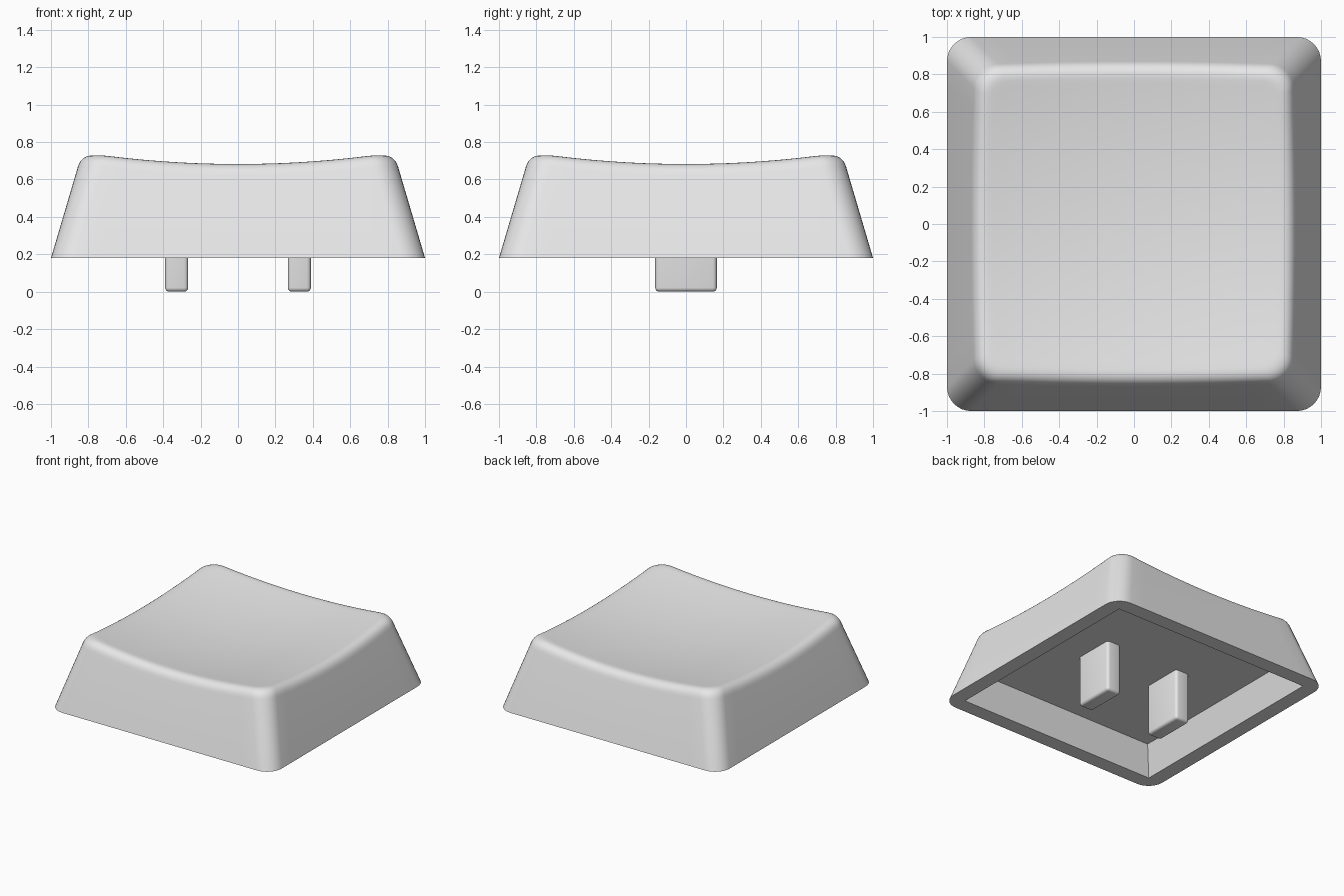
import bpy, bmesh, math
from mathutils import Vector

if "Cube" in bpy.data.objects:
    bpy.data.objects.remove(bpy.data.objects["Cube"])

BASE, DRAFT = 0.18, 0.295           # skirt height above ground, wall slope
CORNER, ARC, SIDE = 0.13, 8, 14     # corner radius, segments per corner / side
FILLET, STEPS = 0.07, 7             # rounding of the top edge
CEILING = 0.41

grey = bpy.data.materials.new("light grey plastic")
grey.diffuse_color = (0.8, 0.8, 0.8, 1)
grey.use_nodes = True
grey.node_tree.nodes["Principled BSDF"].inputs["Base Color"].default_value = grey.diffuse_color


def outline(half, radius):
    """Rounded square with a fixed number of points."""
    pts = []
    for q in range(4):
        a0 = q * math.pi / 2
        centre = Vector((half - radius, half - radius))
        arc = [centre + radius * Vector((math.cos(i / ARC * math.pi / 2),
                                         math.sin(i / ARC * math.pi / 2)))
               for i in range(ARC + 1)]
        end = Vector((-(half - radius), half))
        arc += [arc[ARC].lerp(end, i / SIDE) for i in range(1, SIDE)]
        c, s = math.cos(a0), math.sin(a0)
        pts += [Vector((p.x * c - p.y * s, p.x * s + p.y * c)) for p in arc]
    return pts


def square(half):
    """Sharp square with points matching the outline."""
    return [p * half / max(abs(p.x), abs(p.y)) for p in outline(1, CORNER)]


def dish(p):
    return 0.624 + 0.094 * p.length_squared


def wall(i, z):
    return outline(1 - DRAFT * (z - BASE), CORNER)[i]


def finish(bm, name):
    bmesh.ops.recalc_face_normals(bm, faces=bm.faces)
    mesh = bpy.data.meshes.new(name)
    bm.to_mesh(mesh)
    bm.free()
    ob = bpy.data.objects.new(name, mesh)
    bpy.context.collection.objects.link(ob)
    mesh.materials.append(grey)
    bpy.ops.object.select_all(action='DESELECT')
    ob.select_set(True)
    bpy.context.view_layer.objects.active = ob
    bpy.ops.object.shade_smooth_by_angle(angle=math.radians(32))
    return ob


# Key cap: cavity, rim, drafted walls, rounded edge and dished top
count = 4 * (ARC + SIDE)
flat = lambda pts, z: [Vector((p.x, p.y, z)) for p in pts]
rings = [flat(square(0.81), CEILING), flat(square(0.88), BASE),
         flat(outline(1, CORNER), BASE)]

fillet = [[] for _ in range(STEPS + 1)]
inner = []
for i in range(count):
    z = 0.7
    for _ in range(6):              # height where wall meets the dish
        z = dish(wall(i, z))
    low = wall(i, z - FILLET)
    edge = wall(i, z)
    top = outline(1 - DRAFT * (z - BASE) - FILLET, 0.09)[i]
    inner.append(top)
    a = Vector((low.x, low.y, z - FILLET))
    b = Vector((edge.x, edge.y, z))
    c = Vector((top.x, top.y, dish(top)))
    for k in range(STEPS + 1):
        t = k / STEPS
        fillet[k].append(a * (1 - t) ** 2 + b * 2 * t * (1 - t) + c * t * t)
rings += fillet
for s in (0.96, 0.88, 0.76, 0.62, 0.46, 0.3, 0.14):
    rings.append([Vector((p.x * s, p.y * s, dish(p * s))) for p in inner])

bm = bmesh.new()
loops = [[bm.verts.new(p) for p in ring] for ring in rings]
for lo, hi in zip(loops, loops[1:]):
    for i in range(count):
        j = (i + 1) % count
        bm.faces.new((lo[i], lo[j], hi[j], hi[i]))
bm.faces.new(loops[0])
tip = bm.verts.new((0, 0, dish(Vector((0, 0)))))
for i in range(count):
    bm.faces.new((loops[-1][i], loops[-1][(i + 1) % count], tip))
finish(bm, "key_cap")

# Two mounting stems hanging from the cavity ceiling
for side, label in ((-1, "left"), (1, "right")):
    bm = bmesh.new()
    bmesh.ops.create_cube(bm, size=1)
    height = CEILING + 0.01
    for v in bm.verts:
        v.co = Vector((v.co.x * 0.124 + side * 0.328, v.co.y * 0.33,
                       (v.co.z + 0.5) * height))
    edges = [e for e in bm.edges if min(v.co.z for v in e.verts) < 0.01]
    bmesh.ops.bevel(bm, geom=edges, offset=0.022, segments=4,
                    profile=0.5, affect='EDGES')
    finish(bm, label + "_stem")
